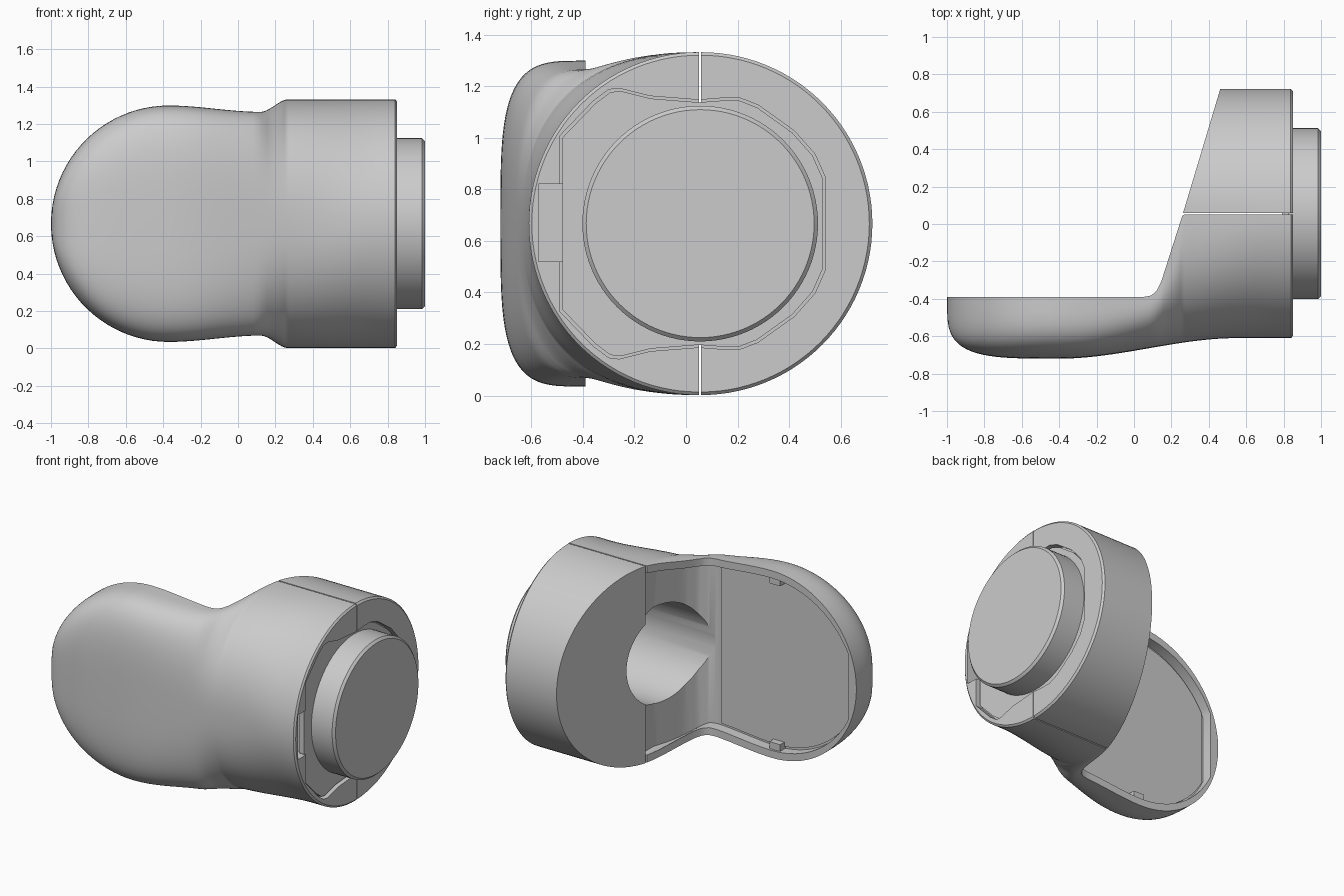
import bpy, bmesh
from math import sin, cos, pi, sqrt

MID = 0.667      # height of the symmetry plane
AXIS = 0.055     # y of the barrel axis
R = 0.665        # barrel radius
END = 0.85       # x of the barrel end face

if "Cube" in bpy.data.objects:
    bpy.data.objects.remove(bpy.data.objects["Cube"])


def loft(name, rings):
    """Skin closed rings of points and cap both ends."""
    bm = bmesh.new()
    rows = [[bm.verts.new(p) for p in ring] for ring in rings]
    for a, b in zip(rows, rows[1:]):
        for i in range(len(a)):
            j = (i + 1) % len(a)
            bm.faces.new((a[i], a[j], b[j], b[i]))
    bm.faces.new(rows[0])
    bm.faces.new(rows[-1])
    bmesh.ops.recalc_face_normals(bm, faces=bm.faces)
    mesh = bpy.data.meshes.new(name)
    bm.to_mesh(mesh)
    bm.free()
    obj = bpy.data.objects.new(name, mesh)
    bpy.context.collection.objects.link(obj)
    return obj


def box(name, x0, x1, y0, y1, z0, z1):
    corners = [(y0, z0), (y1, z0), (y1, z1), (y0, z1)]
    return loft(name, [[(x, y, z) for y, z in corners] for x in (x0, x1)])


def disc_ring(x, r, y, n=96):
    return [(x, y + r * cos(2 * pi * i / n), MID + r * sin(2 * pi * i / n))
            for i in range(n)]


def cut(obj, cutters):
    bpy.context.view_layer.objects.active = obj
    for c in cutters:
        c.hide_render = True
        mod = obj.modifiers.new("cut", 'BOOLEAN')
        mod.operation, mod.solver, mod.object = 'DIFFERENCE', 'EXACT', c
        bpy.ops.object.modifier_apply(modifier=mod.name)


def smooth(obj, angle=0.5):
    bpy.ops.object.select_all(action='DESELECT')
    obj.select_set(True)
    bpy.context.view_layer.objects.active = obj
    bpy.ops.object.shade_smooth_by_angle(angle=angle)


def curve(keys, x, ease=True):
    """Interpolate (x, value) keys."""
    if x <= keys[0][0]:
        return keys[0][1]
    for (xa, va), (xb, vb) in zip(keys, keys[1:]):
        if x <= xb:
            t = (x - xa) / (xb - xa)
            t = t * t * (3 - 2 * t) if ease else t
            return va + (vb - va) * t
    return keys[-1][1]


# Guides along x: rim line, half height, front depth, roundness
RIM = [(0.05, -0.39), (0.09, -0.383), (0.12, -0.36), (0.145, -0.31),
       (0.26, 0.05)]
HALF = [(-0.37, 0.632), (0.12, 0.598), (0.27, R)]
FRONT = [(-0.4, -0.72), (0.55, -0.61)]
ROUND = [(-0.3, 3.8), (0.28, 2.4), (0.75, 2.0)]
NOSE_X, NOSE_R = -0.37, 0.63


def nose(x):
    return min(1, max(0, (NOSE_X - x) / NOSE_R))


def half_height(x):
    return curve(HALF, x) * sqrt(1 - nose(x) ** 2)


def front_section(x, shrink=0.0, n=56):
    top = curve(RIM, x, False)
    depth = (top - curve(FRONT, x)) * (1 - nose(x) ** 4) ** 0.25 - shrink
    h, e = half_height(x) - shrink, 2 / curve(ROUND, x)
    ring = []
    for i in range(n + 1):
        a = pi * i / n
        side = 1 if cos(a) >= 0 else -1
        ring.append((x, top - depth * max(0, sin(a)) ** e,
                     MID + side * h * abs(cos(a)) ** e))
    return ring


# Front shell: rounded paddle flowing into the barrel
stations = [NOSE_X - NOSE_R * cos(0.03 + (pi / 2 - 0.03) * i / 22) for i in range(22)]
stations += [NOSE_X + 0.42 * i / 10 for i in range(10)]
stations += [0.05 + 0.25 * i / 24 for i in range(24)]
stations += [0.3 + 0.54 * i / 12 for i in range(13)]
front_shell = loft("front_shell", [front_section(x) for x in stations]
                   + [front_section(END, 0.012)])

# Recess behind the rim, with its floor curving up to the bore wall
FLOOR = [(0.08, -0.46), (0.14, -0.445), (0.19, -0.40), (0.23, -0.32),
         (0.27, -0.18), (0.33, 0.03)]


def recess_ring(x, inset, low=None, high=None):
    h = half_height(x) - inset
    low = curve(FLOOR, x, False) if low is None else low
    high = curve(RIM, x, False) + 0.12 if high is None else high
    return [(x, low, MID - h), (x, high, MID - h),
            (x, high, MID + h), (x, low, MID + h)]


recess_x = [x for x in stations if -0.95 < x < 0.33]
recess = loft("recess_cutter", [recess_ring(x, 0.05) for x in recess_x])

# Back shell: half barrel with a slanted open side
arc = [(cos(pi * i / 56), sin(pi * i / 56)) for i in range(57)]


def back_ring(r, x=None):
    return [(0.262 + 0.3 * r * s if x is None else x,
             AXIS + 0.003 + r * s, MID + r * c) for c, s in arc]


back_shell = loft("back_shell", [back_ring(R), back_ring(R, END - 0.012),
                                 back_ring(R - 0.012, END)])

# Outline of the end panel, mirrored about the middle height
upper = [(-0.49, 0.34), (-0.36, 0.475), (-0.30, 0.52), (-0.26, 0.525),
         (-0.14, 0.495), (0.05, 0.48), (0.14, 0.487), (0.21, 0.487),
         (0.28, 0.46), (0.42, 0.36), (0.50, 0.27), (0.54, 0.18)]
outline = upper + [(y, -z) for y, z in reversed(upper)]


def panel_ring(x, scale=1.0):
    return [(x, 0.03 + (y - 0.03) * scale, MID + z * scale) for y, z in outline]


socket = loft("socket_cutter", [panel_ring(0.80), panel_ring(0.95)])
slot = box("slot_cutter", 0.76, 0.95, -0.572, -0.47, 0.52, 0.82)
bore = loft("bore_cutter", [disc_ring(0.1, 0.33, -0.13), disc_ring(0.72, 0.33, -0.13)])

cut(front_shell, [recess, bore, socket, slot])
cut(back_shell, [bore, socket])
for c in (recess, bore, socket, slot):
    bpy.data.objects.remove(c)

# End panel and the round coupling disc
end_panel = loft("end_panel", [panel_ring(0.79, 0.98), panel_ring(0.83, 0.98)])
coupling_disc = loft("coupling_disc", [
    disc_ring(0.80, 0.457, AXIS), disc_ring(0.985, 0.457, AXIS),
    disc_ring(1.0, 0.442, AXIS)])

# Thin floor panel inside the paddle, leaving a fine groove at the rim
floor_panel = loft("floor_panel", [recess_ring(x, 0.066, -0.475, -0.45)
                                   for x in recess_x if -0.935 < x < 0.06])

# Small clips on the upper and lower inside walls
for side, label in ((1, "upper"), (-1, "lower")):
    inner, outer = MID + side * 0.535, MID + side * 0.59
    box(label + "_clip", -0.42, -0.34, -0.47, -0.405,
        min(inner, outer), max(inner, outer))

for part in (front_shell, back_shell, coupling_disc, end_panel, floor_panel):
    smooth(part)
